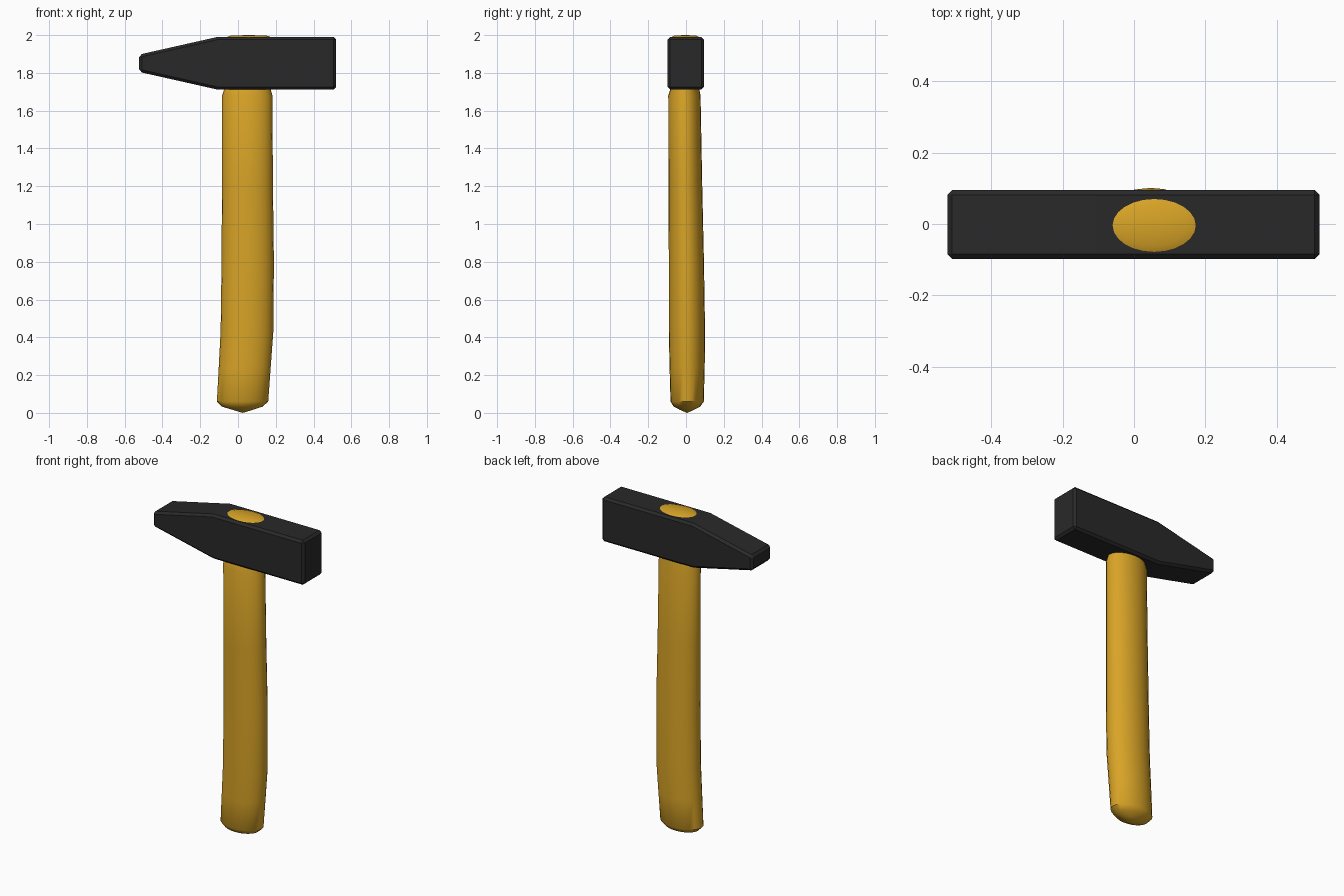
import bpy, bmesh
from math import cos, sin, pi, radians

if "Cube" in bpy.data.objects:
    bpy.data.objects.remove(bpy.data.objects["Cube"])


def finish(name, bm, color, angle):
    bmesh.ops.recalc_face_normals(bm, faces=bm.faces)
    mesh = bpy.data.meshes.new(name)
    bm.to_mesh(mesh)
    bm.free()
    obj = bpy.data.objects.new(name, mesh)
    bpy.context.collection.objects.link(obj)
    mat = bpy.data.materials.new(name + "_material")
    mat.diffuse_color = color
    mat.use_nodes = True
    mat.node_tree.nodes["Principled BSDF"].inputs["Base Color"].default_value = mat.diffuse_color
    mesh.materials.append(mat)
    bpy.ops.object.select_all(action='DESELECT')
    obj.select_set(True)
    bpy.context.view_layer.objects.active = obj
    bpy.ops.object.shade_smooth_by_angle(angle=radians(angle))
    return obj


# Head: wedge-and-block profile extruded through y, edges chamfered
profile = [(-0.523, 1.805), (-0.11, 1.712), (0.52, 1.712),
           (0.52, 1.99), (-0.11, 1.99), (-0.523, 1.897)]
bm = bmesh.new()
face = bm.faces.new([bm.verts.new((x, -0.098, z)) for x, z in profile])
ext = bmesh.ops.extrude_face_region(bm, geom=[face])
bmesh.ops.translate(bm, vec=(0, 0.193, 0),
                    verts=[v for v in ext["geom"] if isinstance(v, bmesh.types.BMVert)])
bmesh.ops.recalc_face_normals(bm, faces=bm.faces)
sharp = [e for e in bm.edges if e.calc_face_angle() > radians(30)]
tip = [e for e in sharp if all(v.co.x < -0.5 for v in e.verts)]
bmesh.ops.bevel(bm, geom=sharp, offset=0.014, segments=1, profile=0.5,
                affect='EDGES', clamp_overlap=True)
finish("hammer_head", bm, (0.022, 0.022, 0.022, 1), 10)

# Handle: lofted elliptical sections (z, x min, x max, y min, y max)
sections = [(0.015, -0.025, 0.075, -0.03, 0.04),
            (0.033, -0.085, 0.13, -0.065, 0.075),
            (0.06, -0.112, 0.16, -0.082, 0.094),
            (0.24, -0.102, 0.173, -0.087, 0.099),
            (0.43, -0.092, 0.187, -0.091, 0.101),
            (0.80, -0.087, 0.19, -0.091, 0.095),
            (1.20, -0.085, 0.185, -0.093, 0.086),
            (1.68, -0.084, 0.182, -0.094, 0.077),
            (1.71, -0.074, 0.174, -0.084, 0.071),
            (1.74, -0.06, 0.173, -0.078, 0.07),
            (1.99, -0.06, 0.173, -0.078, 0.07),
            (1.998, -0.035, 0.148, -0.062, 0.054)]
SIDES = 24
bm = bmesh.new()
rings = []
for z, x0, x1, y0, y1 in sections:
    rings.append([bm.verts.new(((x0 + x1) / 2 + (x1 - x0) / 2 * cos(2 * pi * i / SIDES),
                                (y0 + y1) / 2 + (y1 - y0) / 2 * sin(2 * pi * i / SIDES), z))
                  for i in range(SIDES)])
for a, b in zip(rings, rings[1:]):
    for i in range(SIDES):
        j = (i + 1) % SIDES
        bm.faces.new((a[i], a[j], b[j], b[i]))
# Domed ends
for ring, point in ((rings[0], (0.025, 0.005, 0.0)), (rings[-1], (0.057, -0.004, 2.0))):
    tip = bm.verts.new(point)
    for i in range(SIDES):
        bm.faces.new((ring[i], ring[(i + 1) % SIDES], tip))
finish("handle", bm, (0.69, 0.37, 0.02, 1), 40)
